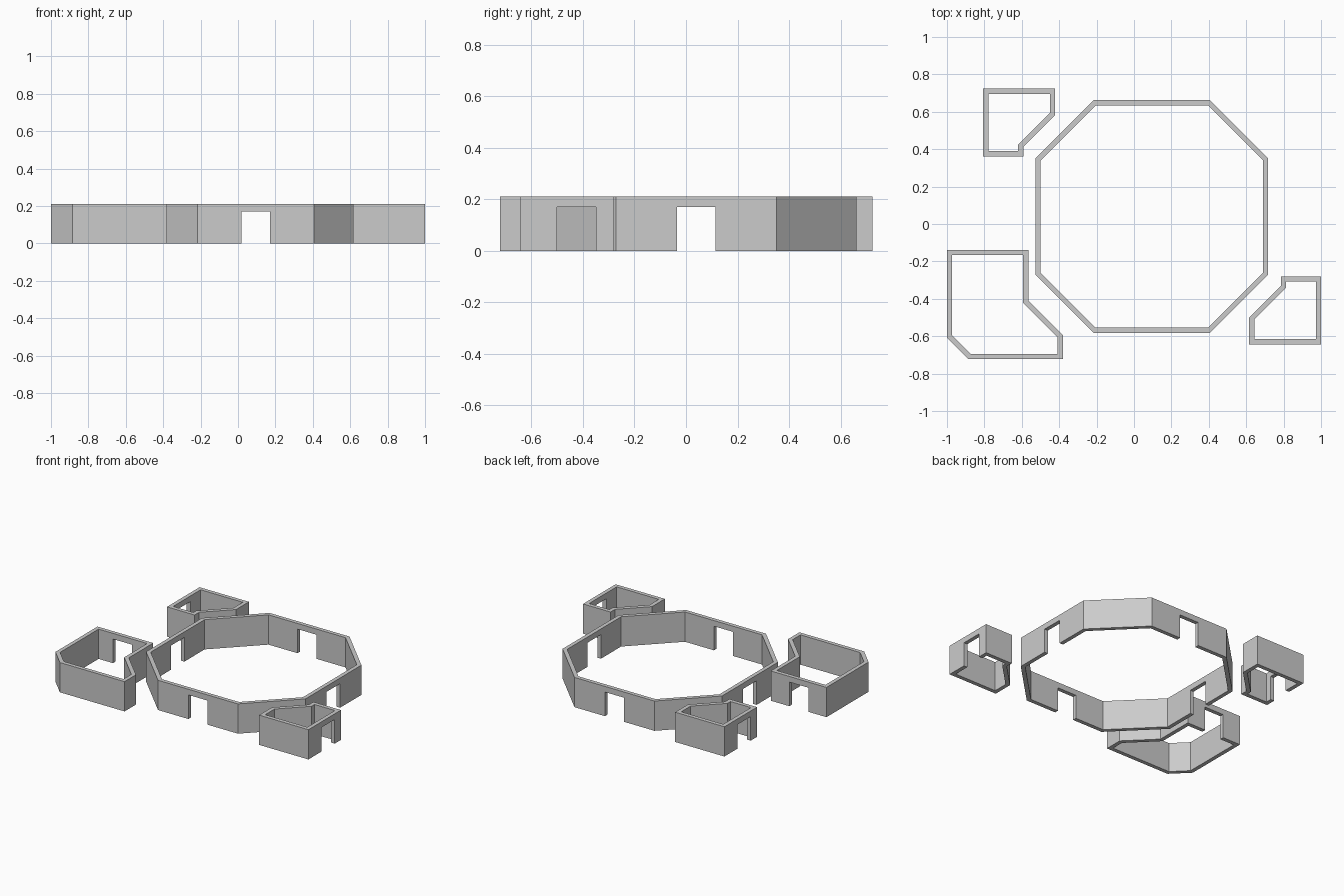
import bpy
import bmesh
from mathutils import Vector

WALL, HEIGHT, DOOR_H, DOOR_W = 0.028, 0.21, 0.17, 0.15

cube = bpy.data.objects.get("Cube")
if cube:
    bpy.data.objects.remove(cube, do_unlink=True)

grey = bpy.data.materials.new("plain grey")
grey.use_nodes = True
colour = (0.6, 0.6, 0.6, 1.0)
grey.diffuse_color = colour
grey.node_tree.nodes["Principled BSDF"].inputs["Base Color"].default_value = colour


def walled_room(name, corners, doors):
    """Hollow room from an anticlockwise outline; doors maps wall index to door centre."""
    corners = [Vector(c) for c in corners]
    outline, door_segments = [], set()
    for i, a in enumerate(corners):
        outline.append(a)
        if i in doors:
            along = (corners[(i + 1) % len(corners)] - a).normalized()
            middle = a + along * (Vector(doors[i]) - a).dot(along)
            door_segments.add(len(outline))
            outline += [middle - along * DOOR_W / 2, middle + along * DOOR_W / 2]
    n = len(outline)

    # Mitred inner outline
    dirs = [(outline[(i + 1) % n] - outline[i]).normalized() for i in range(n)]
    normals = [Vector((-d.y, d.x)) for d in dirs]
    inner = []
    for i in range(n):
        a, b = normals[i - 1], normals[i]
        inner.append(outline[i] + (a + b) * WALL / (1 + a.dot(b)))

    bm = bmesh.new()
    levels = (0, DOOR_H, HEIGHT)
    out = [[bm.verts.new((p.x, p.y, z)) for z in levels] for p in outline]
    inn = [[bm.verts.new((p.x, p.y, z)) for z in levels] for p in inner]

    for i in range(n):
        j = (i + 1) % n
        is_door = i in door_segments
        base = 1 if is_door else 0
        for k in range(base, 2):
            bm.faces.new((out[i][k], out[j][k], out[j][k + 1], out[i][k + 1]))
            bm.faces.new((inn[j][k], inn[i][k], inn[i][k + 1], inn[j][k + 1]))
        bm.faces.new((out[i][2], out[j][2], inn[j][2], inn[i][2]))
        bm.faces.new((out[j][base], out[i][base], inn[i][base], inn[j][base]))
        if is_door:  # door jambs
            bm.faces.new((out[i][0], out[i][1], inn[i][1], inn[i][0]))
            bm.faces.new((out[j][1], out[j][0], inn[j][0], inn[j][1]))

    # Merge the flat wall panels
    bm.normal_update()
    upright = [e for e in bm.edges if all(abs(f.normal.z) < 0.1 for f in e.link_faces)]
    bmesh.ops.dissolve_limit(bm, angle_limit=0.01, verts=bm.verts[:], edges=upright)
    bmesh.ops.recalc_face_normals(bm, faces=bm.faces[:])
    mesh = bpy.data.meshes.new(name)
    bm.to_mesh(mesh)
    bm.free()
    mesh.materials.append(grey)
    obj = bpy.data.objects.new(name, mesh)
    bpy.context.collection.objects.link(obj)


# Large eight-sided hall with a door in each straight wall
cx, cy, half, flat = 0.095, 0.04, 0.622, 0.312
hall = [(-flat, -half), (flat, -half), (half, -flat), (half, flat),
        (flat, half), (-flat, half), (-half, flat), (-half, -flat)]
hall = [(cx + x, cy + y) for x, y in hall]
walled_room("octagonal_hall", hall, {i: (cx, cy) for i in (0, 2, 4, 6)})

# Two matching small rooms, turned half a circle about the hall
small = [(0.615, -0.643), (1.0, -0.643), (1.0, -0.28),
         (0.785, -0.28), (0.785, -0.33), (0.615, -0.5)]
door = (1.0, -0.425)


def turned(p):
    return (0.193 - p[0], 0.081 - p[1])


walled_room("small_room_front", small, {1: door})
walled_room("small_room_back", [turned(p) for p in small], {1: turned(door)})

# Large corner room with a door in its back wall
large = [(-0.885, -0.722), (-0.38, -0.722), (-0.38, -0.595), (-0.565, -0.41),
         (-0.565, -0.138), (-1.0, -0.138), (-1.0, -0.607)]
walled_room("large_corner_room", large, {4: (-0.785, -0.138)})
